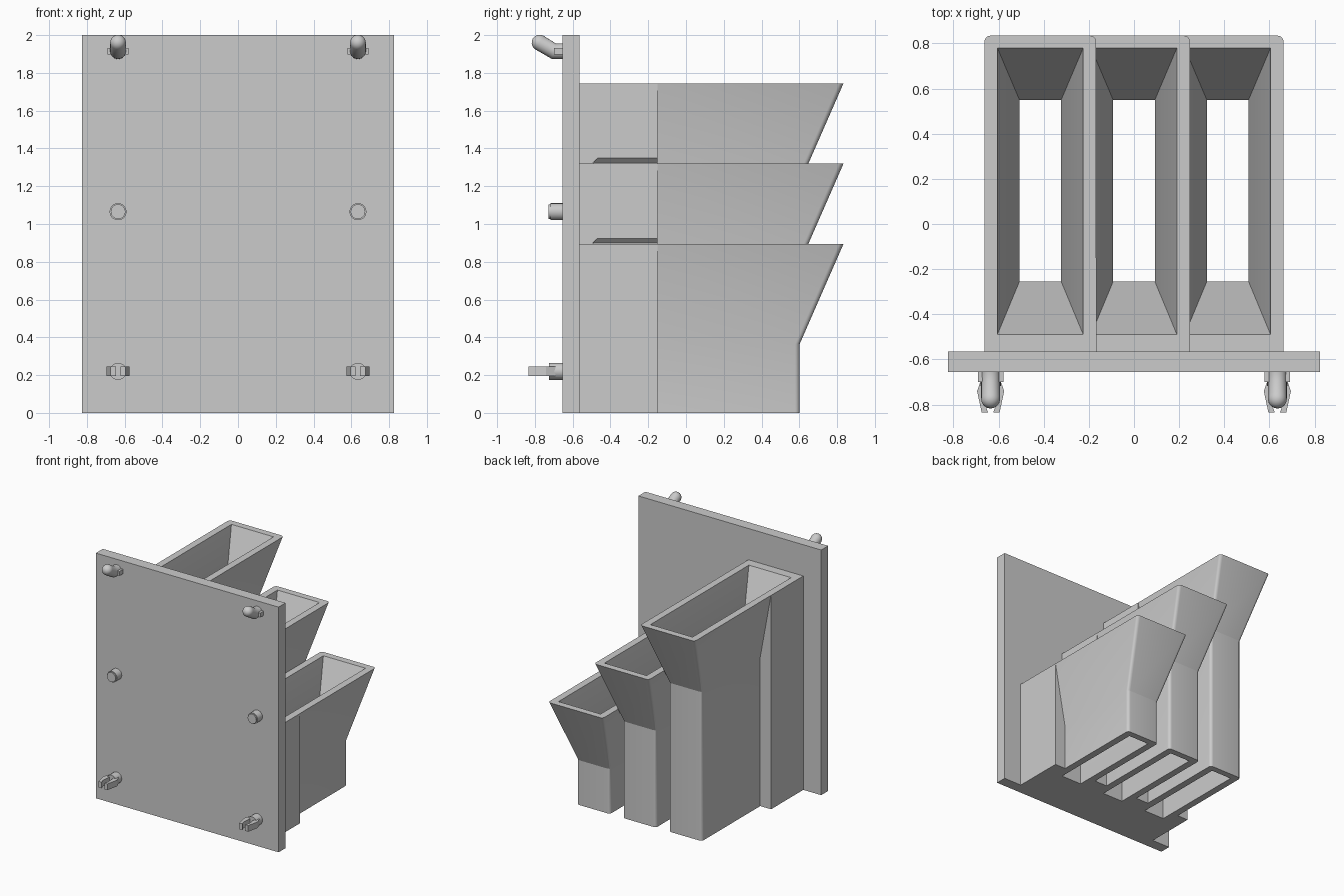
import bpy, bmesh, math
from mathutils import Vector

cube = bpy.data.objects.get("Cube")
if cube:
    bpy.data.objects.remove(cube, do_unlink=True)

grey = bpy.data.materials.new("light_grey")
grey.use_nodes = True
COLOUR = (0.6, 0.6, 0.6, 1)
grey.diffuse_color = COLOUR
grey.node_tree.nodes["Principled BSDF"].inputs["Base Color"].default_value = COLOUR


def loft(name, rings):
    """Closed solid through matching rings of points."""
    bm = bmesh.new()
    loops = [[bm.verts.new(p) for p in ring] for ring in rings]
    n = len(loops[0])
    bm.faces.new(loops[0])
    bm.faces.new(loops[-1])
    for a, b in zip(loops, loops[1:]):
        for i in range(n):
            j = (i + 1) % n
            bm.faces.new((a[i], a[j], b[j], b[i]))
    bmesh.ops.recalc_face_normals(bm, faces=bm.faces)
    mesh = bpy.data.meshes.new(name)
    bm.to_mesh(mesh)
    bm.free()
    mesh.materials.append(grey)
    obj = bpy.data.objects.new(name, mesh)
    bpy.context.collection.objects.link(obj)
    return obj


def rect(x, half, y0, y1, z, r=0.0):
    """Rectangle ring at height z, with corner radius r."""
    if not r:
        return [(x - half, y0, z), (x + half, y0, z), (x + half, y1, z), (x - half, y1, z)]
    corners = [(x + half - r, y1 - r), (x - half + r, y1 - r),
               (x - half + r, y0 + r), (x + half - r, y0 + r)]
    ring = []
    for k, (cx, cy) in enumerate(corners):
        for s in range(6):
            a = math.pi / 2 * (k + s / 5)
            ring.append((cx + r * math.cos(a), cy + r * math.sin(a), z))
    return ring


def box(name, x, half, y0, y1, z0, z1):
    return loft(name, [rect(x, half, y0, y1, z0), rect(x, half, y0, y1, z1)])


def smooth(obj, angle=30):
    bpy.ops.object.select_all(action='DESELECT')
    obj.select_set(True)
    bpy.context.view_layer.objects.active = obj
    bpy.ops.object.shade_smooth_by_angle(angle=math.radians(angle))


def tube(name, x, path, r=0.045, dome=False, sides=20):
    """Round bar along (y, z, tilt) stations in the plane of x."""
    stations = [(y, z, t, r) for y, z, t in path]
    if dome:
        y, z, t, _ = stations[-1]
        for k in range(1, 6):
            a = math.radians(k * 17)
            d = r * math.sin(a)
            stations.append((y - d * math.cos(t), z + d * math.sin(t), t, r * math.cos(a)))
    rings = []
    for y, z, t, rad in stations:
        ring = []
        for i in range(sides):
            a = 2 * math.pi * i / sides
            v = rad * math.sin(a)
            ring.append((x + rad * math.cos(a), y + v * math.sin(t), z + v * math.cos(t)))
        rings.append(ring)
    obj = loft(name, rings)
    smooth(obj, 40)
    return obj


# Mounting plate
box("back_plate", 0, 0.825, -0.655, -0.565, 0, 2)

# Three stepped bins with flared mouths
FLARE = 0.53
bins = [("tall", -0.415, 1.745), ("middle", 0, 1.32), ("short", 0.415, 0.895)]
cutters = []
for label, x, top in bins:
    cutters.append(loft(label + "_funnel_cutter", [
        rect(x, 0.0925, -0.255, 0.55, -0.1),
        rect(x, 0.0925, -0.255, 0.55, top - FLARE),
        rect(x, 0.191, -0.492, 0.782, top + 0.005),
        rect(x, 0.156, -0.457, 0.747, top + 0.04)]))

helpers = list(cutters)
for label, x, top in bins:
    bin_obj = box(label + "_bin", x, 0.248, -0.566, -0.15, 0, top)
    body = loft(label + "_body_helper", [
        rect(x, 0.15, -0.32, 0.602, 0, 0.025),
        rect(x, 0.15, -0.32, 0.602, top - FLARE, 0.025),
        rect(x, 0.247, -0.32, 0.834, top, 0.025)])
    helpers.append(body)
    for target, op in [(body, 'UNION')] + [(c, 'DIFFERENCE') for c in cutters]:
        mod = bin_obj.modifiers.new(op.lower(), 'BOOLEAN')
        mod.object, mod.operation, mod.solver = target, op, 'EXACT'
    bpy.context.view_layer.update()
    graph = bpy.context.evaluated_depsgraph_get()
    mesh = bpy.data.meshes.new_from_object(bin_obj.evaluated_get(graph))
    bin_obj.modifiers.clear()
    bin_obj.data = mesh
    smooth(bin_obj, 22)
for h in helpers:
    bpy.data.objects.remove(h, do_unlink=True)

# Pegs on the plate, mirrored left and right
for side, x in (("right", -0.635), ("left", 0.635)):
    # Upper hook bent upwards, with a flat collar
    bend = math.radians(32)
    tube(side + "_hook", x, [(-0.65, 1.915, 0), (-0.7, 1.915, bend / 2),
                             (-0.775, 1.96, bend)], 0.042, dome=True)
    box(side + "_hook_collar", x, 0.056, -0.7, -0.65, 1.897, 1.933)
    # Plain middle peg
    tube(side + "_middle_peg", x, [(-0.65, 1.065, 0), (-0.717, 1.065, 0)])
    tube(side + "_middle_peg_tip", x, [(-0.715, 1.065, 0), (-0.727, 1.065, 0)], 0.039)
    # Lower clip with two barbed prongs
    tube(side + "_clip_base", x, [(-0.65, 0.22, 0), (-0.725, 0.22, 0)], 0.045)
    for s in (-1, 1):
        outline = [(0.015, -0.7), (0.042, -0.69), (0.06, -0.74), (0.04, -0.834),
                   (0.012, -0.834), (0.024, -0.8)]
        loft(side + "_clip_prong", [[(x + s * px, py, z) for px, py in outline]
                                    for z in (0.196, 0.246)])
